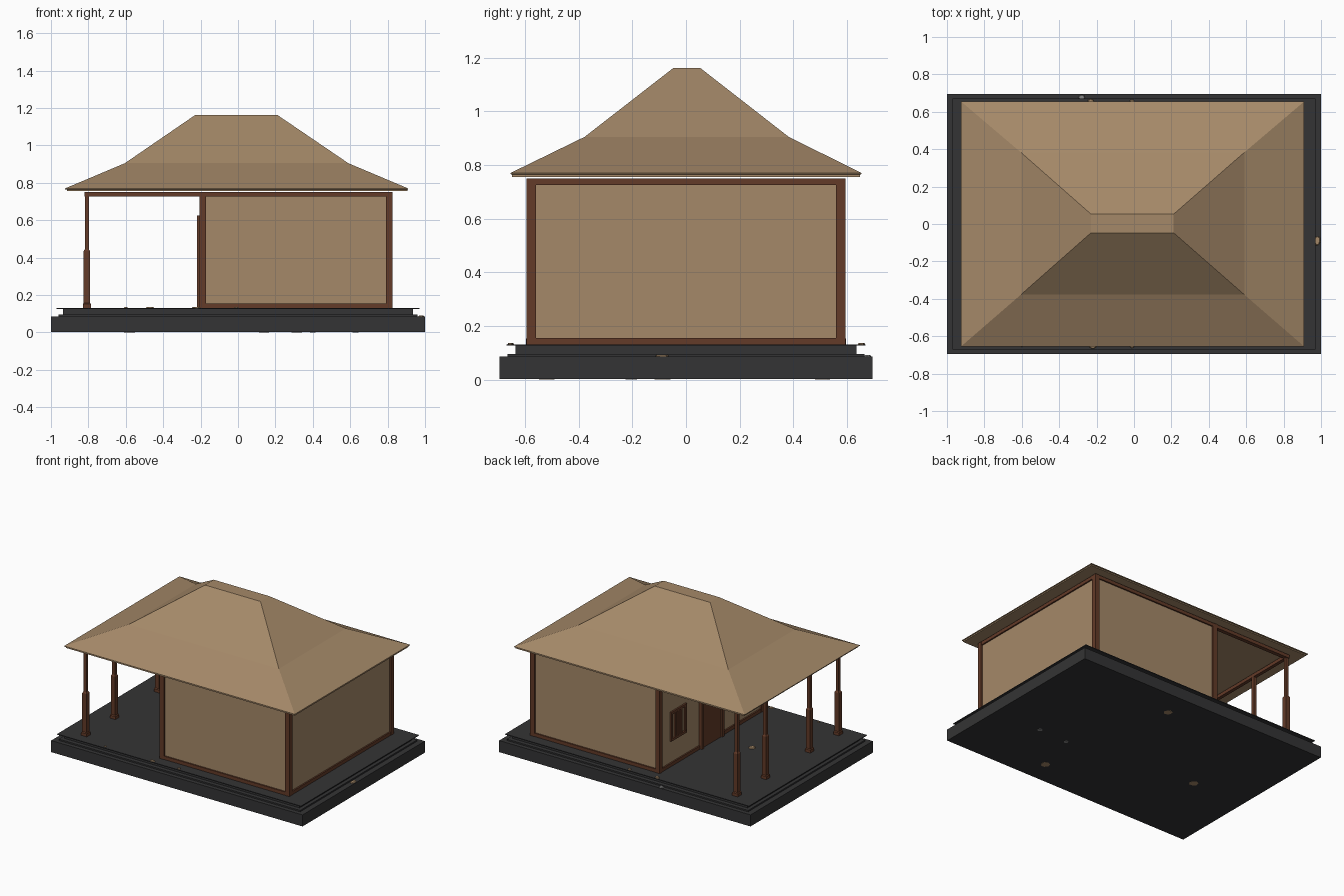
import bpy, bmesh, math, random

if "Cube" in bpy.data.objects:
    bpy.data.objects.remove(bpy.data.objects["Cube"])

random.seed(4)


def material(name, rgb):
    m = bpy.data.materials.new(name)
    m.diffuse_color = (*rgb, 1)
    m.use_nodes = True
    m.node_tree.nodes["Principled BSDF"].inputs["Base Color"].default_value = m.diffuse_color
    return m


TAN = material("tan clay", (0.376, 0.250, 0.140))
WOOD = material("dark brown wood", (0.125, 0.043, 0.021))
STONE = material("charcoal stone", (0.034, 0.034, 0.035))
GREY = material("grey pebble", (0.25, 0.25, 0.25))


def finish(name, bm, mat):
    bmesh.ops.recalc_face_normals(bm, faces=bm.faces)
    me = bpy.data.meshes.new(name)
    bm.to_mesh(me)
    bm.free()
    me.materials.append(mat)
    ob = bpy.data.objects.new(name, me)
    bpy.context.collection.objects.link(ob)
    return ob


def loft(name, rings, mat):
    """Stack of rectangles (x0, x1, y0, y1, z), joined and capped."""
    bm = bmesh.new()
    prev = None
    for x0, x1, y0, y1, z in rings:
        ring = [bm.verts.new(p) for p in
                ((x0, y0, z), (x1, y0, z), (x1, y1, z), (x0, y1, z))]
        if prev:
            for i in range(4):
                j = (i + 1) % 4
                bm.faces.new((prev[i], prev[j], ring[j], ring[i]))
        else:
            bm.faces.new(ring[::-1])
        prev = ring
    bm.faces.new(prev)
    return finish(name, bm, mat)


def box(name, x0, x1, y0, y1, z0, z1, mat):
    return loft(name, [(x0, x1, y0, y1, z0), (x0, x1, y0, y1, z1)], mat)


# Stepped stone platform
for name, x, y, z0, z1 in (("platform_base", 1.0, 0.695, 0.002, 0.085),
                           ("platform_step", 0.96, 0.665, 0.085, 0.095),
                           ("platform_riser", 0.935, 0.635, 0.095, 0.126),
                           ("platform_floor", 0.97, 0.67, 0.126, 0.131)):
    box(name, -x, x, -y, y, z0, z1, STONE)

# Two-pitch hipped roof with flat soffit and flat top
loft("roof", [(-0.915, 0.905, -0.648, 0.648, 0.756),
              (-0.915, 0.905, -0.648, 0.648, 0.764),
              (-0.925, 0.910, -0.655, 0.655, 0.766),
              (-0.925, 0.910, -0.655, 0.655, 0.770),
              (-0.605, 0.590, -0.378, 0.383, 0.905),
              (-0.230, 0.212, -0.047, 0.053, 1.162)], TAN)

# Room: plain walls inside a timber frame
X0, X1, Y, Z0, Z1, T = -0.207, 0.825, 0.595, 0.131, 0.750, 0.035
box("walls", X0 + 0.012, X1 - 0.012, -Y + 0.012, Y - 0.012, Z0, Z1 - 0.004, TAN)
for s in (-1, 1):
    side = "front" if s < 0 else "back"
    ya, yb = sorted((s * Y, s * (Y - T)))
    for px, label in ((X0, "left"), (X1 - T, "right")):
        box(f"{side}_{label}_corner_post", px, px + T, ya, yb, Z0, Z1, WOOD)
    for z, label in ((Z0, "sill"), (Z1 - 0.024, "top_beam")):
        box(f"{side}_{label}", X0 + T, X1 - T, ya + 0.002, yb - 0.002, z, z + 0.024, WOOD)
for z, label in ((Z0, "sill"), (Z1 - 0.024, "top_beam")):
    for px, side in ((X0, "left"), (X1 - T, "right")):
        box(f"{side}_{label}", px + 0.002, px + T - 0.002, -Y + T, Y - T, z, z + 0.024, WOOD)

# Door facing the porch
box("door_panel", X0 - 0.001, X0 + 0.03, -0.11, 0.12, Z0, 0.60, WOOD)
for y in (-0.125, 0.11):
    box("door_jamb", X0 - 0.012, X0 + 0.03, y, y + 0.022, Z0, 0.62, WOOD)
box("door_lintel", X0 - 0.012, X0 + 0.03, -0.125, 0.132, 0.60, 0.625, WOOD)

# Barred windows either side of the door
for c in (-0.372, 0.372):
    h, z0, z1 = 0.088, 0.31, 0.52
    for z in (z0, z1 - 0.018):
        box("window_rail", X0, X0 + 0.03, c - h, c + h, z, z + 0.018, WOOD)
    for y, w in ((-h, 0.018), (-0.041, 0.02), (-0.010, 0.02), (0.021, 0.02), (h - 0.018, 0.018)):
        box("window_bar", X0 + 0.002, X0 + 0.03, c + y, c + y + w, z0, z1, WOOD)

# Porch posts: square foot, thick lower shaft, slim upper shaft
PX = -0.808
for y in (-0.575, -0.25, 0.25, 0.575):
    rings = [(PX - w, PX + w, y - w, y + w, z) for w, z in
             ((0.022, 0.131), (0.022, 0.152), (0.017, 0.158), (0.017, 0.435),
              (0.011, 0.445), (0.011, 0.735))]
    loft("porch_post", rings, WOOD)

# Porch beams
for s in (-1, 1):
    box("porch_side_beam", PX - 0.012, X0, s * 0.578 - 0.014, s * 0.578 + 0.014, 0.726, 0.75, WOOD)
box("porch_front_beam", PX - 0.012, PX + 0.012, -0.564, 0.564, 0.726, 0.75, WOOD)


# Scattered flat pebbles on the platform and its underside
def pebble(x, y, z, r, mat, sy=1.0):
    bm = bmesh.new()
    bmesh.ops.create_cone(bm, cap_ends=True, segments=7, radius1=r, radius2=r * 0.8, depth=0.006)
    for v in bm.verts:
        k = random.uniform(0.85, 1.1)
        v.co.x *= k
        v.co.y *= k * sy
    bmesh.ops.translate(bm, verts=bm.verts, vec=(x, y, z + 0.003))
    finish("pebble", bm, mat)


for x, y, z, r, mat, sy in ((-0.28, 0.678, 0.085, 0.02, GREY, 0.7), (0.98, -0.09, 0.085, 0.016, TAN, 1.7),
                            (-0.22, -0.655, 0.131, 0.018, TAN, 0.6), (-0.01, -0.655, 0.131, 0.012, TAN, 0.7),
                            (-0.01, 0.655, 0.131, 0.013, TAN, 0.8), (-0.23, 0.655, 0.131, 0.018, TAN, 0.8),
                            (-0.47, -0.08, 0.131, 0.025, TAN, 1), (-0.6, -0.65, 0.131, 0.01, TAN, 0.8),
                            (0.137, 0.51, 0, 0.03, TAN, 1), (0.63, -0.20, 0, 0.018, GREY, 1),
                            (0.40, -0.21, 0, 0.016, GREY, 1), (0.315, -0.52, 0, 0.03, TAN, 1),
                            (-0.58, -0.09, 0, 0.03, TAN, 1)):
    pebble(x, y, z, r, mat, sy)
